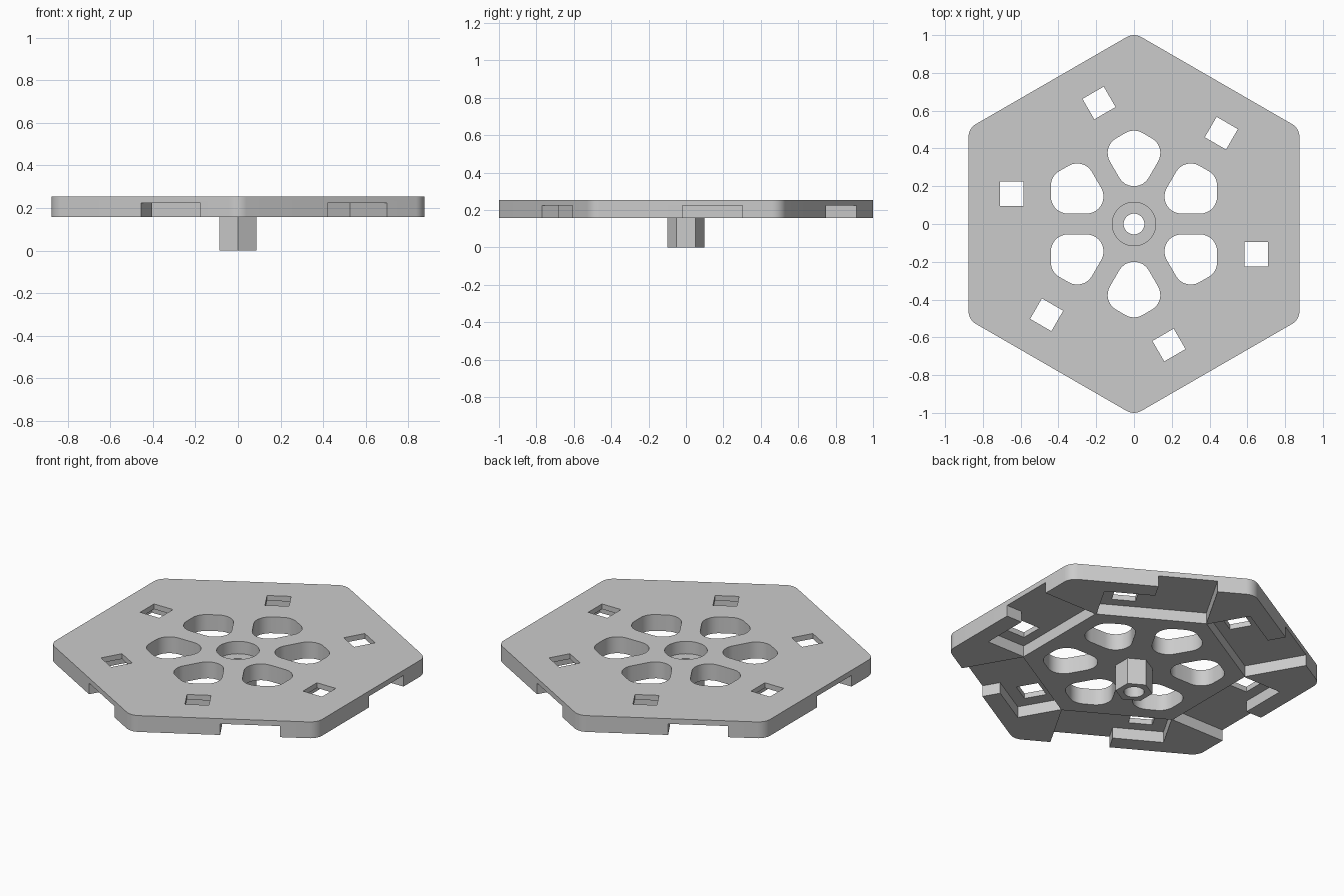
import bpy, bmesh, math
from mathutils import Vector, Matrix

cube = bpy.data.objects.get("Cube")
if cube:
    bpy.data.objects.remove(cube, do_unlink=True)

BOTTOM, CEILING, TOP = 0.157, 0.223, 0.254
APOTHEM = 0.8765

grey = bpy.data.materials.new("light_grey")
grey.use_nodes = True
grey.diffuse_color = (0.6, 0.6, 0.6, 1)
grey.node_tree.nodes["Principled BSDF"].inputs["Base Color"].default_value = (0.6, 0.6, 0.6, 1)


def ngon(radius, sides, start=90):
    """Regular polygon outline, counter-clockwise."""
    step = 360 / sides
    return [Vector((radius * math.cos(math.radians(start + step * i)),
                    radius * math.sin(math.radians(start + step * i)))) for i in range(sides)]


def fillet(corners, r, steps=8):
    """Round every corner of a convex outline with radius r."""
    out = []
    for i, p in enumerate(corners):
        a = (corners[i - 1] - p).normalized()
        b = (corners[(i + 1) % len(corners)] - p).normalized()
        half = a.angle(b) / 2
        centre = p + (a + b).normalized() * r / math.sin(half)
        start = p + a * r / math.tan(half) - centre
        sweep = math.pi - 2 * half
        for k in range(steps + 1):
            out.append(centre + Matrix.Rotation(sweep * k / steps, 2) @ start)
    return out


def turned(points, degrees):
    rot = Matrix.Rotation(math.radians(degrees), 2)
    return [rot @ Vector(p) for p in points]


def around(points):
    """Six copies of an outline about the centre."""
    return [turned(points, 60 * i) for i in range(6)]


def prisms(name, outlines, z0, z1):
    """One object made of upright prisms from z0 to z1."""
    bm = bmesh.new()
    for outline in outlines:
        low = [bm.verts.new((p[0], p[1], z0)) for p in outline]
        high = [bm.verts.new((p[0], p[1], z1)) for p in outline]
        bm.faces.new(low[::-1])
        bm.faces.new(high)
        for i in range(len(low)):
            j = (i + 1) % len(low)
            bm.faces.new((low[i], low[j], high[j], high[i]))
    bmesh.ops.recalc_face_normals(bm, faces=bm.faces)
    mesh = bpy.data.meshes.new(name)
    bm.to_mesh(mesh)
    bm.free()
    mesh.materials.append(grey)
    obj = bpy.data.objects.new(name, mesh)
    bpy.context.collection.objects.link(obj)
    return obj


def combine(target, other, operation):
    """Apply a boolean and discard the helper."""
    mod = target.modifiers.new("boolean", "BOOLEAN")
    mod.operation, mod.solver, mod.object = operation, "EXACT", other
    bpy.context.view_layer.objects.active = target
    bpy.ops.object.modifier_apply(modifier=mod.name)
    bpy.data.objects.remove(other, do_unlink=True)


# Hexagonal plate with rounded corners, and the hexagonal peg below it
plate = prisms("hexagonal_plate", [fillet(ngon(APOTHEM / math.cos(math.pi / 6), 6), 0.08)], BOTTOM, TOP)
combine(plate, prisms("peg", [ngon(0.1, 6)], 0, 0.2), "UNION")

# Interlocking pockets under each side: open to the edge on one half, hooked on the other
pocket = [(0.526, -0.298), (0.775, -0.298), (0.775, -0.02), (1.0, -0.02), (1.0, 0.303), (0.526, 0.303)]
combine(plate, prisms("pockets", around(pocket), BOTTOM - 0.1, CEILING), "DIFFERENCE")

# Square slots, kite-shaped windows between spokes, and the bore
slot = [(0.585, -0.225), (0.71, -0.225), (0.71, -0.095), (0.585, -0.095)]
spoke, rim = 0.055, 0.44
tip = Vector((rim, rim * math.tan(math.pi / 6)))
near = Vector((spoke / math.tan(math.pi / 6), spoke))
side = Vector((rim, spoke))
axis = Vector((math.cos(math.pi / 6), math.sin(math.pi / 6)))
mirrored_side = 2 * side.dot(axis) * axis - side
window = fillet([near, side, tip, mirrored_side], 0.09)
holes = around(slot) + around(window) + [ngon(0.055, 32)]
combine(plate, prisms("through_holes", holes, -0.1, 0.4), "DIFFERENCE")

# Counterbore on the top
combine(plate, prisms("counterbore", [ngon(0.115, 48)], 0.18, 0.4), "DIFFERENCE")

# Smooth the rounded walls only
bpy.ops.object.select_all(action="DESELECT")
plate.select_set(True)
bpy.context.view_layer.objects.active = plate
bpy.ops.object.shade_smooth_by_angle(angle=math.radians(30))
